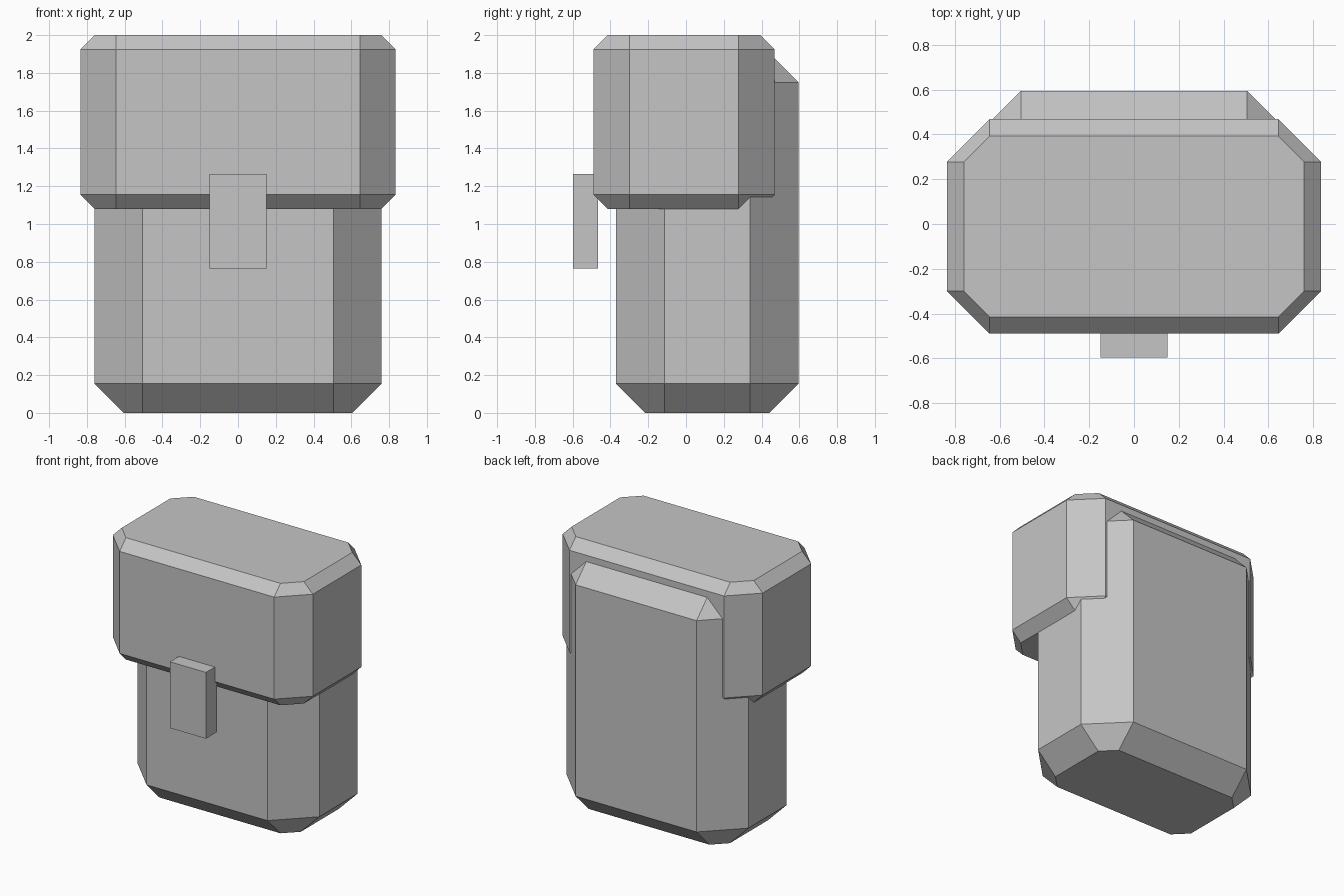
import bpy
import bmesh

cube = bpy.data.objects.get("Cube")
if cube:
    bpy.data.objects.remove(cube, do_unlink=True)

grey = bpy.data.materials.new("plain_grey")
grey.use_nodes = True
colour = (0.56, 0.56, 0.56, 1)
grey.diffuse_color = colour
grey.node_tree.nodes["Principled BSDF"].inputs["Base Color"].default_value = colour


def add_object(name, bm):
    bmesh.ops.recalc_face_normals(bm, faces=bm.faces)
    mesh = bpy.data.meshes.new(name)
    bm.to_mesh(mesh)
    bm.free()
    mesh.materials.append(grey)
    obj = bpy.data.objects.new(name, mesh)
    bpy.context.collection.objects.link(obj)
    return obj


def octagon(half_x, front, back, cut):
    """Rectangle outline with its four corners cut at 45 degrees."""
    right = [(half_x - cut, front), (half_x, front + cut),
             (half_x, back - cut), (half_x - cut, back)]
    return right + [(-x, y) for x, y in reversed(right)]


def chamfered_block(name, half_x, front, back, bottom, top, cut, bevel):
    """Upright block with cut corners and a chamfer round its top and bottom."""
    bm = bmesh.new()
    outer = octagon(half_x, front, back, cut)
    inner = octagon(half_x - bevel, front + bevel, back - bevel, cut - bevel)
    levels = [(inner, bottom), (outer, bottom + bevel),
              (outer, top - bevel), (inner, top)]
    rings = [[bm.verts.new((x, y, z)) for x, y in outline] for outline, z in levels]
    for low, high in zip(rings, rings[1:]):
        for i in range(len(low)):
            j = (i + 1) % len(low)
            bm.faces.new((low[i], low[j], high[j], high[i]))
    bm.faces.new(rings[0])
    bm.faces.new(rings[-1])
    return add_object(name, bm)


# Main bag, its back standing proud of the lid
chamfered_block("bag_body", 0.76, -0.37, 0.595, 0, 1.905, 0.255, 0.155)

# Overhanging lid
chamfered_block("bag_lid", 0.835, -0.49, 0.468, 1.08, 2, 0.19, 0.075)

# Front clasp
bm = bmesh.new()
bmesh.ops.create_cube(bm, size=1)
bmesh.ops.scale(bm, vec=(0.3, 0.13, 0.5), verts=bm.verts)
bmesh.ops.translate(bm, vec=(0, -0.532, 1.015), verts=bm.verts)
add_object("front_clasp", bm)
